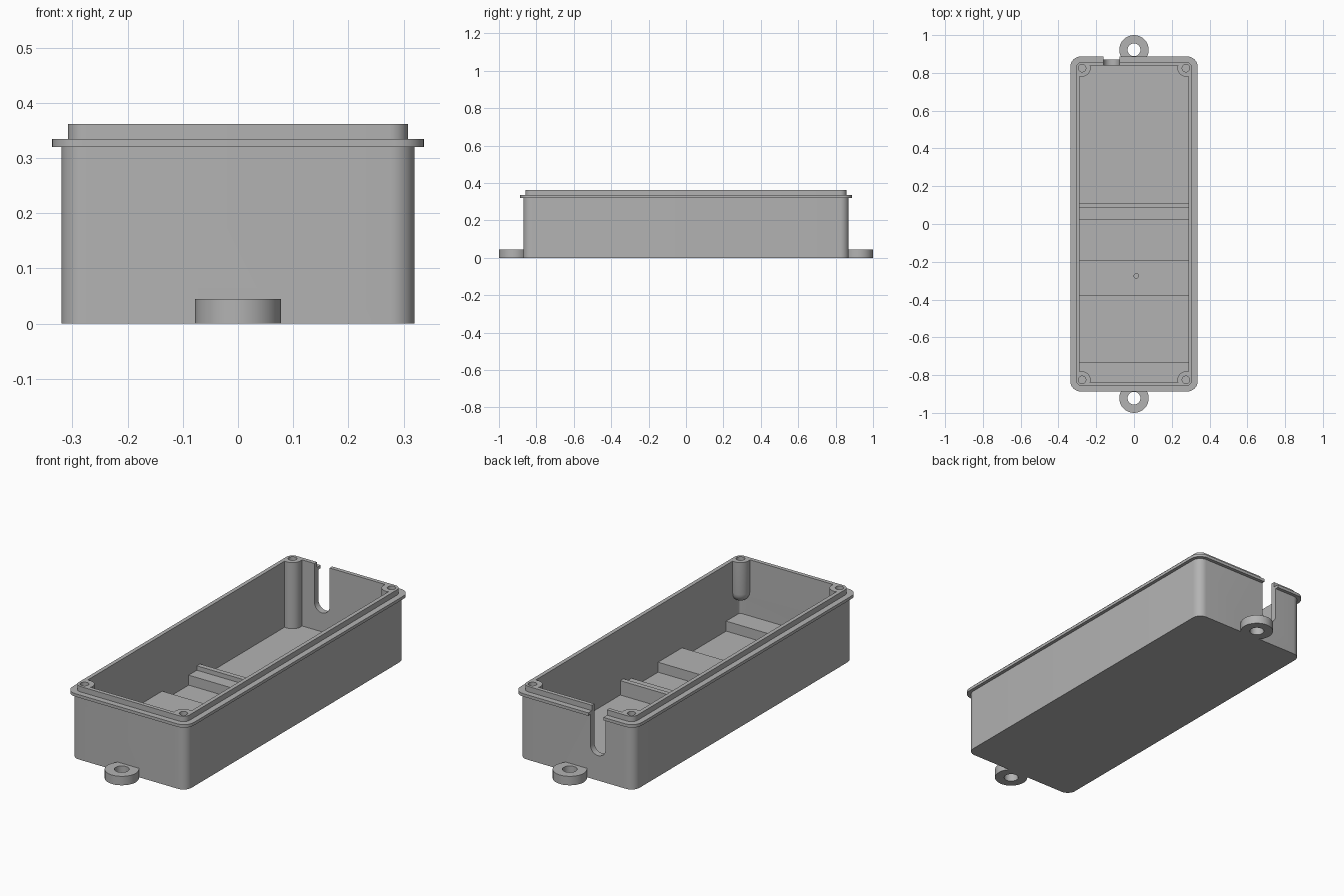
import bpy, bmesh, math
from mathutils import Matrix

cube = bpy.data.objects.get("Cube")
if cube:
    bpy.data.objects.remove(cube, do_unlink=True)

grey = bpy.data.materials.new("plain grey plastic")
grey.use_nodes = True
colour = (0.45, 0.45, 0.45, 1)
grey.diffuse_color = colour
grey.node_tree.nodes["Principled BSDF"].inputs["Base Color"].default_value = colour


def outline(hw, hd, r, steps=8):
    """Rounded rectangle; a circle when hw, hd and r are equal."""
    pts = []
    for i, (sx, sy) in enumerate([(1, 1), (-1, 1), (-1, -1), (1, -1)]):
        for k in range(steps + 1):
            a = math.pi / 2 * (i + k / steps)
            pts.append((sx * (hw - r) + r * math.cos(a), sy * (hd - r) + r * math.sin(a)))
    return pts


def loft(name, sections, at=(0, 0, 0), turn=None):
    """Solid through stacked outlines given as (half width, half depth, radius, z)."""
    bm = bmesh.new()
    rings = [[bm.verts.new((x, y, z)) for x, y in outline(hw, hd, r)]
             for hw, hd, r, z in sections]
    n = len(rings[0])
    for low, high in zip(rings, rings[1:]):
        for i in range(n):
            j = (i + 1) % n
            bm.faces.new((low[i], low[j], high[j], high[i]))
    bm.faces.new(rings[0][::-1])
    bm.faces.new(rings[-1])
    bmesh.ops.remove_doubles(bm, verts=bm.verts, dist=1e-5)
    bmesh.ops.recalc_face_normals(bm, faces=bm.faces)
    if turn:
        bm.transform(turn)
    bm.transform(Matrix.Translation(at))
    mesh = bpy.data.meshes.new(name)
    bm.to_mesh(mesh)
    bm.free()
    mesh.materials.append(grey)
    obj = bpy.data.objects.new(name, mesh)
    bpy.context.collection.objects.link(obj)
    return obj


def cylinder(name, r, x, y, z0, z1):
    return loft(name, [(r, r, r, z0), (r, r, r, z1)], (x, y, 0))


def combine(target, tool, operation="DIFFERENCE"):
    mod = target.modifiers.new("cut", "BOOLEAN")
    mod.operation, mod.solver, mod.object = operation, "EXACT", tool
    bpy.context.view_layer.objects.active = target
    bpy.ops.object.modifier_apply(modifier=mod.name)
    bpy.data.objects.remove(tool, do_unlink=True)


FLOOR, TOP = 0.03, 0.362
corners = [(sx, sy) for sx in (-1, 1) for sy in (-1, 1)]

# Outer case: wall, projecting flange and sealing lip
case = loft("enclosure_case", [
    (0.32, 0.87, 0.045, 0), (0.32, 0.87, 0.045, 0.32),
    (0.337, 0.887, 0.055, 0.32), (0.337, 0.887, 0.055, 0.335),
    (0.308, 0.858, 0.034, 0.335), (0.308, 0.858, 0.034, TOP)])

# Mounting ears
for s in (-1, 1):
    combine(case, cylinder("ear", 0.078, 0, s * 0.922, 0, 0.045), "UNION")

# Cavity, with the screw posts and floor steps left standing
cavity = loft("cavity", [(0.288, 0.838, 0.012, FLOOR), (0.288, 0.838, 0.012, 0.5)])
for sx, sy in corners:
    x, y, r = sx * 0.275, sy * 0.825, 0.045
    if sy > 0:
        post = cylinder("post", r, x, y, 0, 0.6)
    else:
        # Front posts stop above the floor with a rounded end
        dome = []
        for k in range(1, 7):
            a = math.pi / 2 * k / 6
            w = r * math.sin(a)
            dome.append((w, w, w, 0.2 - r * math.cos(a)))
        post = loft("post", dome + [(r, r, r, 0.6)], (x, y, 0))
    combine(cavity, post)

for y0, y1, height in [(-0.86, -0.73, 0.08), (-0.38, -0.19, 0.08),
                       (0.02, 0.10, 0.08), (0.085, 0.11, 0.102)]:
    half = (y1 - y0) / 2
    step = loft("floor_step", [(0.4, half, 0.001, 0), (0.4, half, 0.001, height)],
                (0, (y0 + y1) / 2, 0))
    combine(cavity, step)
combine(case, cavity)

# Screw holes, ear holes and the small hole in the middle step
for sx, sy in corners:
    combine(case, cylinder("screw_hole", 0.02, sx * 0.275, sy * 0.825, 0.24, 0.5))
for s in (-1, 1):
    combine(case, cylinder("ear_hole", 0.034, 0, s * 0.922, -0.1, 0.2))
combine(case, cylinder("pin_hole", 0.012, 0.012, -0.275, 0.05, 0.2))

# Cable slot in the back wall
slot = loft("cable_slot", [(0.042, 0.2, 0.042, -0.06), (0.042, 0.2, 0.042, 0.06)],
            (-0.12, 0.885, 0.325), Matrix.Rotation(math.pi / 2, 4, "X"))
combine(case, slot)

bpy.ops.object.select_all(action="DESELECT")
case.select_set(True)
bpy.context.view_layer.objects.active = case
bpy.ops.object.shade_smooth_by_angle(angle=math.radians(30))
